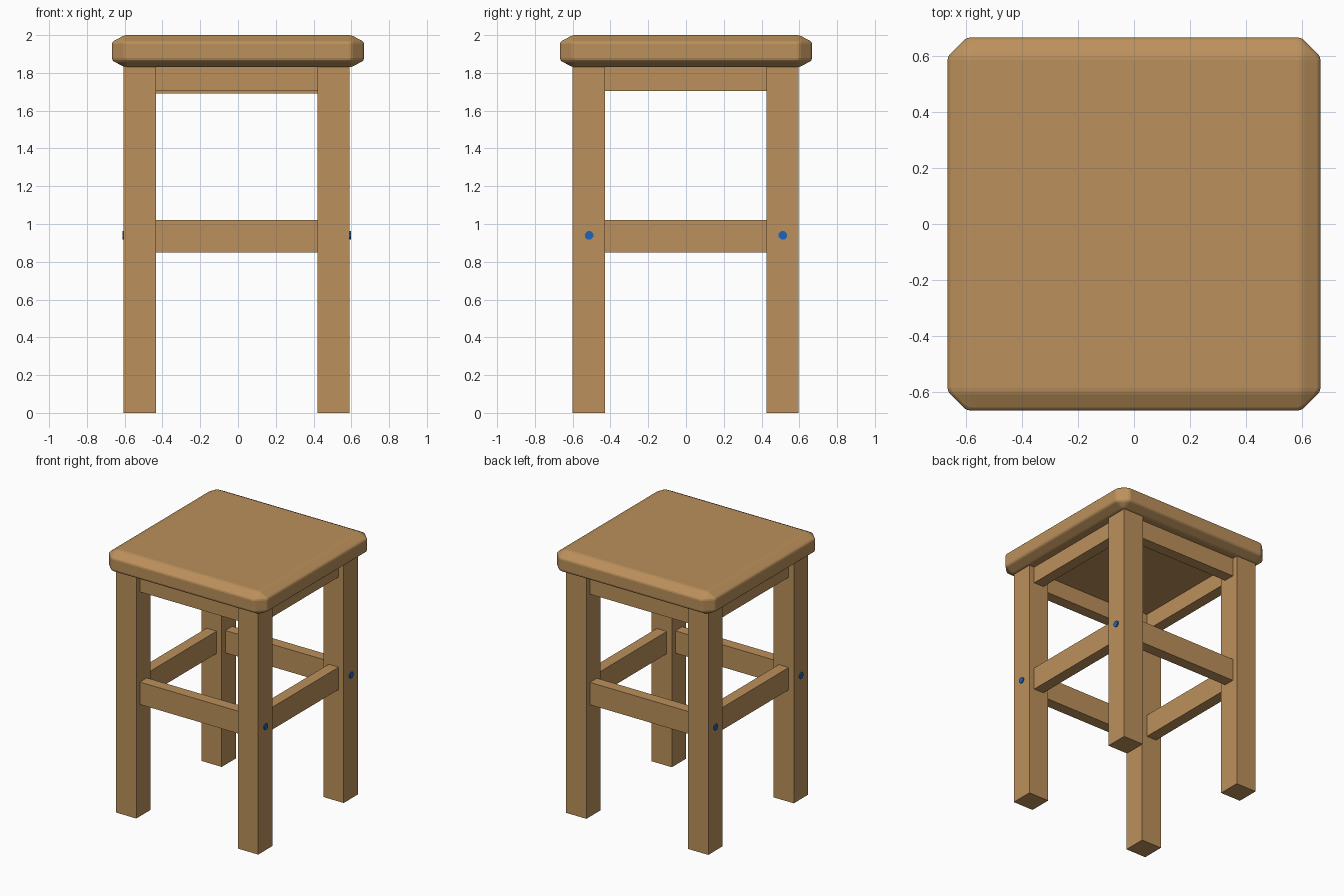
import bpy, bmesh, math
from mathutils import Matrix

if "Cube" in bpy.data.objects:
    bpy.data.objects.remove(bpy.data.objects["Cube"])


def material(name, color):
    m = bpy.data.materials.new(name)
    m.diffuse_color = (*color, 1)
    m.use_nodes = True
    m.node_tree.nodes["Principled BSDF"].inputs["Base Color"].default_value = m.diffuse_color
    return m


wood = material("wood", (0.50, 0.28, 0.105))
blue = material("blue", (0.012, 0.13, 0.50))


def add(name, bm, mat):
    me = bpy.data.meshes.new(name)
    bm.to_mesh(me)
    bm.free()
    me.materials.append(mat)
    ob = bpy.data.objects.new(name, me)
    bpy.context.collection.objects.link(ob)
    return ob


def box(name, x0, x1, y0, y1, z0, z1):
    bm = bmesh.new()
    bmesh.ops.create_cube(bm, size=1)
    bmesh.ops.scale(bm, vec=(x1 - x0, y1 - y0, z1 - z0), verts=bm.verts)
    bmesh.ops.translate(bm, vec=((x0 + x1) / 2, (y0 + y1) / 2, (z0 + z1) / 2), verts=bm.verts)
    return add(name, bm, wood)


# Seat: chamfered slab, flattened in z, edges slightly softened
bm = bmesh.new()
bmesh.ops.create_cube(bm, size=1)
bmesh.ops.scale(bm, vec=(1.335, 1.335, 0.32), verts=bm.verts)
bmesh.ops.bevel(bm, geom=bm.edges[:], offset=0.068, segments=1, affect='EDGES')
bmesh.ops.scale(bm, vec=(1, 1, 0.17 / 0.32), verts=bm.verts)
bmesh.ops.translate(bm, vec=(0, 0, 1.915), verts=bm.verts)
seat = add("seat", bm, wood)
soft = seat.modifiers.new("soften", 'BEVEL')
soft.width = 0.012
soft.segments = 2
soft.limit_method = 'NONE'

# Leg centres and half sizes
LX = {"left": -0.52, "right": 0.505}
LY = {"front": -0.515, "back": 0.511}
H, T = 0.085, 0.042

# Legs, each with a peg on its outer side
for fb, y in LY.items():
    for lr, x in LX.items():
        box(f"{fb}_{lr}_leg", x - H, x + H, y - H, y + H, 0, 1.835)
        s = 1 if x > 0 else -1
        bm = bmesh.new()
        bmesh.ops.create_cone(bm, cap_ends=True, segments=8, radius1=0.024, radius2=0.024, depth=0.04)
        bmesh.ops.transform(bm, verts=bm.verts,
                            matrix=Matrix.Translation((x + s * (H - 0.013), y + 0.002, 0.94))
                            @ Matrix.Rotation(math.pi / 2, 4, 'Y')
                            @ Matrix.Rotation(math.pi / 8, 4, 'Z'))
        add(f"{fb}_{lr}_peg", bm, blue)

# Front and back rails
xa, xb = LX["left"] + H, LX["right"] - H
for fb, y in LY.items():
    low = 1.705 if fb == "front" else 1.69
    box(f"{fb}_stretcher", xa, xb, y - T, y + T, 0.85, 1.02)
    box(f"{fb}_apron", xa, xb, y - T, y + T, low, 1.84)

# Side rails
ya, yb = LY["front"] + H, LY["back"] - H
for lr, x in LX.items():
    box(f"{lr}_stretcher", x - T, x + T, ya, yb, 0.85, 1.02)
    box(f"{lr}_apron", x - T, x + T, ya, yb, 1.705, 1.84)
